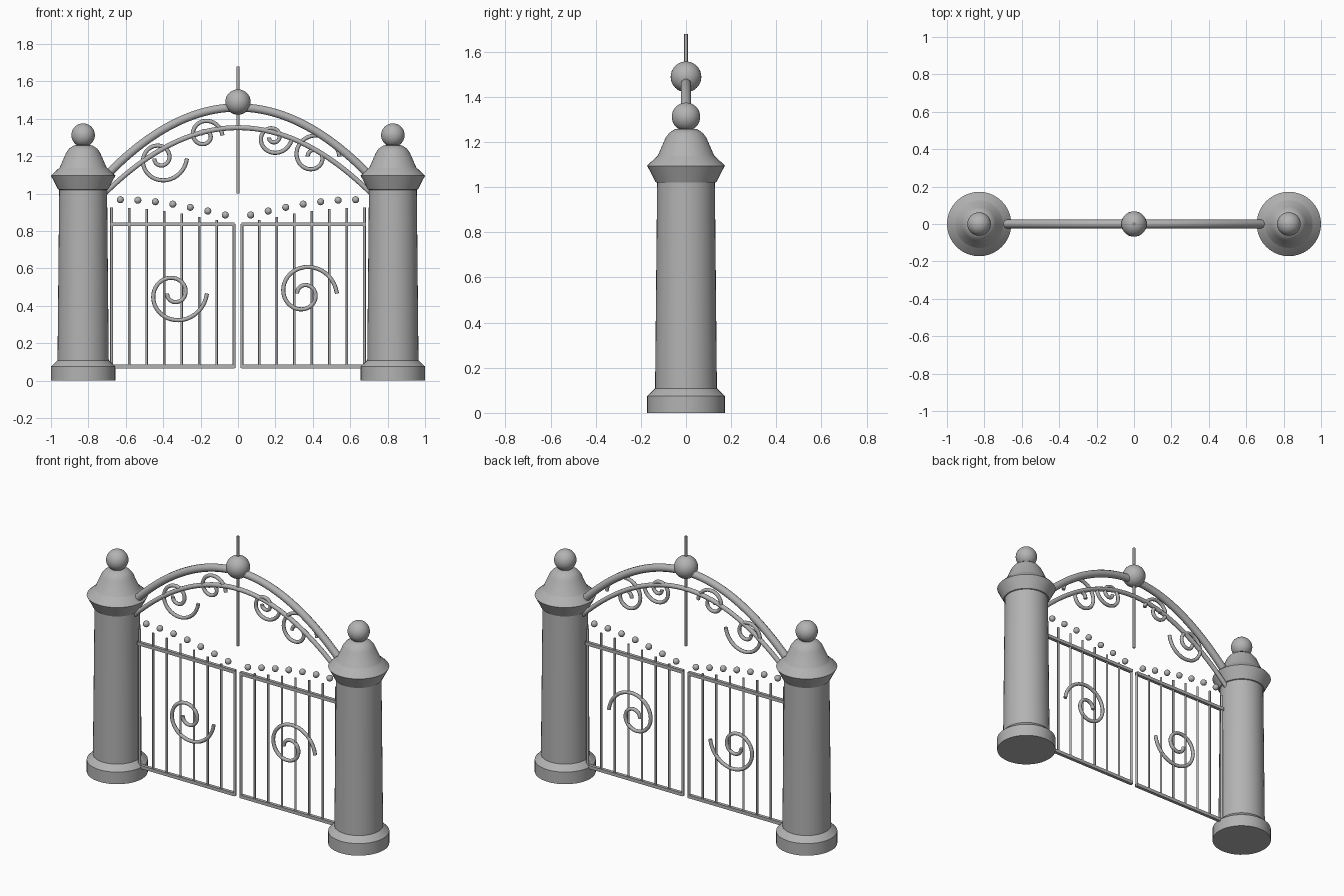
import bpy, bmesh
from math import sin, cos, pi, radians
from mathutils import Vector

cube = bpy.data.objects.get("Cube")
if cube:
    bpy.data.objects.remove(cube, do_unlink=True)

GREY = 0.45
mat = bpy.data.materials.new("grey")
mat.use_nodes = True
mat.diffuse_color = (GREY, GREY, GREY, 1)
mat.node_tree.nodes["Principled BSDF"].inputs["Base Color"].default_value = (GREY, GREY, GREY, 1)


def finish(name, mesh, angle=30):
    mesh.name = name
    mesh.materials.clear()
    mesh.materials.append(mat)
    ob = bpy.data.objects.new(name, mesh)
    bpy.context.collection.objects.link(ob)
    bpy.ops.object.select_all(action='DESELECT')
    ob.select_set(True)
    bpy.context.view_layer.objects.active = ob
    bpy.ops.object.shade_smooth_by_angle(angle=radians(angle))
    return ob


def from_bm(name, bm):
    bmesh.ops.recalc_face_normals(bm, faces=bm.faces)
    mesh = bpy.data.meshes.new(name)
    bm.to_mesh(mesh)
    bm.free()
    return finish(name, mesh)


def lathe(name, profile, x, steps=40):
    """Spin a (radius, height) profile around a vertical axis at x."""
    bm = bmesh.new()
    verts = [bm.verts.new((r, 0, z)) for r, z in profile]
    edges = [bm.edges.new(pair) for pair in zip(verts, verts[1:])]
    bmesh.ops.spin(bm, geom=verts + edges, cent=(0, 0, 0), axis=(0, 0, 1),
                   angle=2 * pi, steps=steps)
    bmesh.ops.remove_doubles(bm, verts=bm.verts, dist=0.0001)
    bmesh.ops.translate(bm, verts=bm.verts, vec=(x, 0, 0))
    return from_bm(name, bm)


def ball(name, x, z, r, seg=32):
    bm = bmesh.new()
    bmesh.ops.create_uvsphere(bm, u_segments=seg, v_segments=seg // 2, radius=r)
    bmesh.ops.translate(bm, verts=bm.verts, vec=(x, 0, z))
    return from_bm(name, bm)


def box(name, x0, x1, z, half):
    bm = bmesh.new()
    bmesh.ops.create_cube(bm, size=1)
    bmesh.ops.scale(bm, verts=bm.verts, vec=(x1 - x0, 2 * half, 2 * half))
    bmesh.ops.translate(bm, verts=bm.verts, vec=((x0 + x1) / 2, 0, z))
    return from_bm(name, bm)


def tube(name, points, r, res=2):
    """Sweep a round section along (x, z) points in the gate's plane."""
    cu = bpy.data.curves.new(name, 'CURVE')
    cu.dimensions = '3D'
    cu.bevel_depth = r
    cu.bevel_resolution = res
    cu.use_fill_caps = True
    sp = cu.splines.new('POLY')
    sp.points.add(len(points) - 1)
    for p, (x, z) in zip(sp.points, points):
        p.co = (x, 0, z, 1)
    tmp = bpy.data.objects.new(name + "_path", cu)
    bpy.context.collection.objects.link(tmp)
    dg = bpy.context.evaluated_depsgraph_get()
    mesh = bpy.data.meshes.new_from_object(tmp.evaluated_get(dg))
    bpy.data.objects.remove(tmp, do_unlink=True)
    return finish(name, mesh, 50)


def arch(name, top, drop, r):
    xs = [0.72 * i / 24 for i in range(-24, 25)]
    tube(name, [(x, top - drop * (x / 0.7) ** 2) for x in xs], r, 3)


def scroll(name, x, z, size, turn):
    """Spiral that starts at the right and winds inward one and a half turns."""
    pts = []
    for i in range(61):
        t = i / 60
        rad = size * (0.037 + 0.139 * (1 - t) ** 1.6)
        a = turn * 3 * pi * t
        pts.append((x + rad * cos(a), z + rad * sin(a)))
    tube(name, pts, 0.011)


# Pillars with plinth, collar, domed cap and ball
pillar_profile = [(0, 0), (0.172, 0), (0.172, 0.075), (0.14, 0.106), (0.137, 0.108),
                  (0.128, 1.02), (0.134, 1.022), (0.172, 1.095), (0.168, 1.1),
                  (0.13, 1.135), (0.125, 1.14), (0.09, 1.22), (0.075, 1.24),
                  (0.05, 1.257), (0, 1.262)]
for side, s in (("left", 1), ("right", -1)):
    lathe(side + "_pillar", pillar_profile, s * 0.828)
    ball(side + "_pillar_ball", s * 0.828, 1.312, 0.063)

    # Gate leaf: rails, bars and floating bead row
    for rail, z in (("bottom", 0.075), ("top", 0.835)):
        box(f"{side}_{rail}_rail", *sorted((s * 0.018, s * 0.685)), z, 0.01)
    for i in range(8):
        x = s * (0.021 + 0.0935 * i)
        top = 0.838 + 0.087 * sin(pi / 2 * i / 7)
        tube(f"{side}_bar_{i + 1}", [(x, 0.066), (x, top)], 0.008 if i in (0, 7) else 0.0065)
    for i in range(7):
        ball(f"{side}_bead_{i + 1}", s * (0.068 + 0.0935 * i),
             0.885 + 0.082 * sin(pi / 2 * i / 6), 0.019, 16)

# Arches, centre ball and spike
arch("outer_arch", 1.46, 0.36, 0.023)
arch("inner_arch", 1.352, 0.34, 0.014)
ball("arch_ball", 0, 1.489, 0.068)
tube("centre_spike", [(0, 1.0), (0, 1.68)], 0.008)

# Scrollwork
scroll("right_gate_scroll", -0.342, 0.465, 1, -1)
scroll("left_gate_scroll", 0.353, 0.465, 1, 1)
scroll("right_large_arch_scroll", -0.417, 1.187, 0.82, -1)
scroll("right_small_arch_scroll", -0.18, 1.31, 0.55, 1)
scroll("left_small_arch_scroll", 0.187, 1.30, 0.58, -1)
scroll("left_large_arch_scroll", 0.402, 1.197, 0.8, 1)
